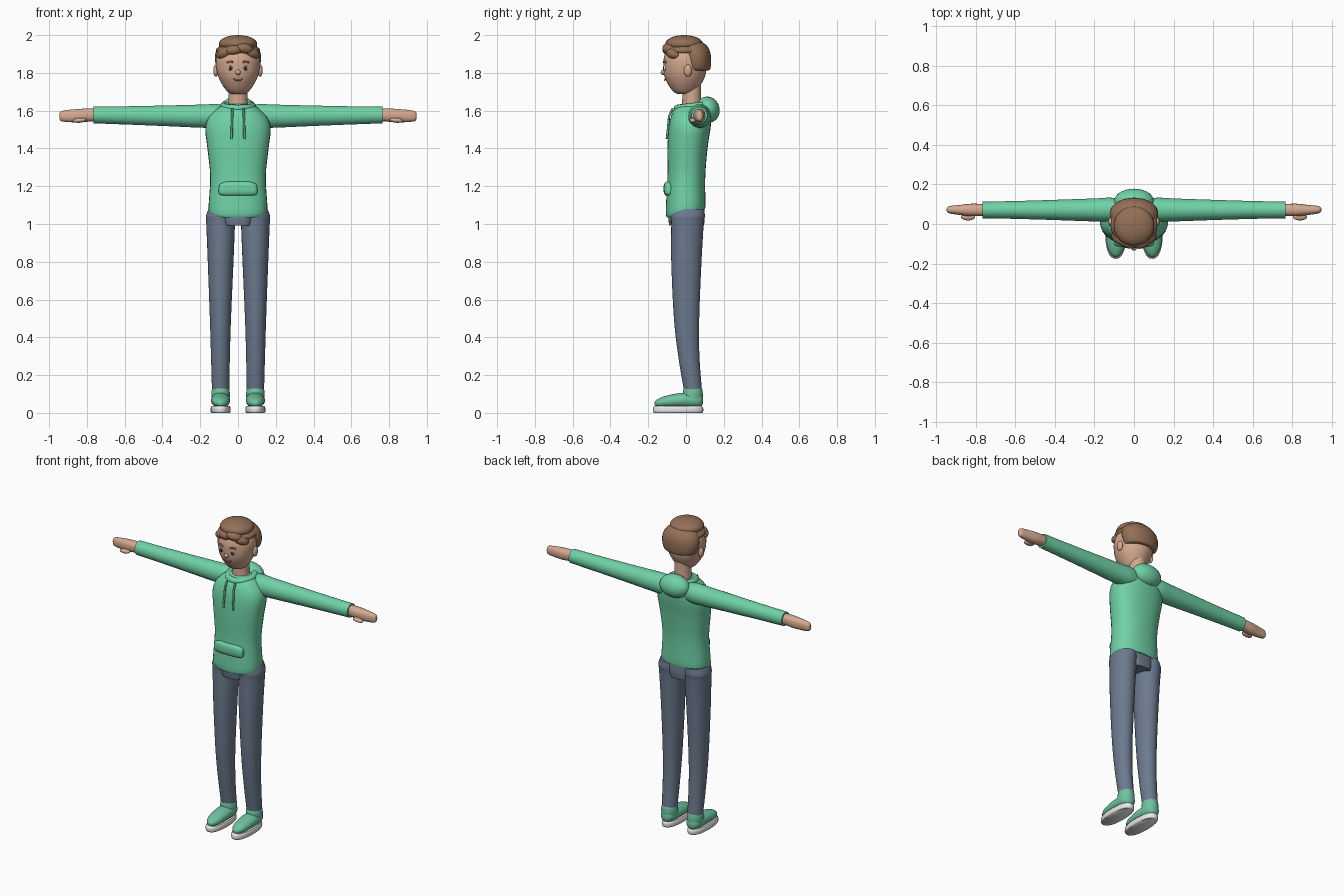
import bpy
import bmesh
import math
from mathutils import Vector, Euler

if "Cube" in bpy.data.objects:
    bpy.data.objects.remove(bpy.data.objects["Cube"])


def material(name, r, g, b):
    m = bpy.data.materials.new(name)
    m.use_nodes = True
    m.diffuse_color = (r, g, b, 1)
    m.node_tree.nodes["Principled BSDF"].inputs["Base Color"].default_value = (r, g, b, 1)
    return m


HOODIE = material("mint green", .16, .64, .38)
SHOE = material("shoe green", .16, .54, .35)
CORD = material("deep green", .10, .42, .25)
DENIM = material("slate blue", .15, .195, .27)
SKIN = material("skin", .67, .40, .28)
HAIR = material("brown", .29, .16, .095)
WHITE = material("white", .80, .80, .79)
DARK = material("dark brown", .03, .02, .02)
LIP = material("lip", .45, .19, .14)


def finish(bm, name, mat):
    bmesh.ops.recalc_face_normals(bm, faces=bm.faces)
    mesh = bpy.data.meshes.new(name)
    bm.to_mesh(mesh)
    bm.free()
    mesh.materials.append(mat)
    ob = bpy.data.objects.new(name, mesh)
    bpy.context.collection.objects.link(ob)
    bpy.ops.object.select_all(action='DESELECT')
    ob.select_set(True)
    bpy.context.view_layer.objects.active = ob
    bpy.ops.object.shade_smooth_by_angle(angle=math.radians(50))
    return ob


def smooth_path(keys, steps=4):
    """Catmull-Rom interpolation through the key sections."""
    pts = [Vector(k) for k in keys]
    out = []
    for i in range(len(pts) - 1):
        p, a, b, n = pts[max(i - 1, 0)], pts[i], pts[i + 1], pts[min(i + 2, len(pts) - 1)]
        for s in range(steps):
            t = s / steps
            out.append(a + (b - p) * (t / 2) + (2 * p - 5 * a + 4 * b - n) * (t * t / 2)
                       + (3 * a - p - 3 * b + n) * (t ** 3 / 2))
    return out + [pts[-1]]


def loft(name, mat, keys, axis='Z', power=2.0, side=1, caps=True, tilt=None, sides=32):
    """Loft ellipses; keys are (position, centre a, centre b, radius a, radius b)."""
    bm = bmesh.new()
    rings = []
    for t, ca, cb, ra, rb in smooth_path(keys):
        ring = []
        for k in range(sides):
            w = 2 * math.pi * k / sides
            c, s = math.cos(w), math.sin(w)
            a = ca + ra * math.copysign(abs(c) ** (2 / power), c)
            b = cb + rb * math.copysign(abs(s) ** (2 / power), s)
            co = (a, b, t) if axis == 'Z' else (t, a, b)
            z = co[2] + (tilt(co) if tilt else 0)
            ring.append(bm.verts.new((co[0] * side, co[1], z)))
        rings.append(ring)
    for lo, hi in zip(rings, rings[1:]):
        for k in range(sides):
            j = (k + 1) % sides
            bm.faces.new((lo[k], lo[j], hi[j], hi[k]))
    if caps:
        bm.faces.new(rings[0])
        bm.faces.new(rings[-1])
    return finish(bm, name, mat)


def blob(name, mat, loc, radii, rot=(0, 0, 0)):
    bm = bmesh.new()
    bmesh.ops.create_uvsphere(bm, u_segments=28, v_segments=16, radius=1)
    bmesh.ops.scale(bm, vec=radii, verts=bm.verts)
    ob = finish(bm, name, mat)
    ob.location, ob.rotation_euler = loc, rot
    return ob


def tube(name, mat, points, radius):
    cu = bpy.data.curves.new(name, 'CURVE')
    cu.dimensions = '3D'
    cu.bevel_depth, cu.bevel_resolution, cu.use_fill_caps = radius, 3, True
    sp = cu.splines.new('POLY')
    sp.points.add(len(points) - 1)
    for p, co in zip(sp.points, points):
        p.co = (*co, 1)
    cu.materials.append(mat)
    ob = bpy.data.objects.new(name, cu)
    bpy.context.collection.objects.link(ob)
    return ob


# Hoodie body, with the hem a little higher at the back
loft("hoodie_body", HOODIE, [
    (1.055, 0, 0, .150, .100), (1.09, 0, -.002, .156, .105), (1.25, 0, .002, .147, .100),
    (1.40, 0, .008, .162, .106), (1.50, 0, .018, .173, .111), (1.56, 0, .026, .158, .108),
    (1.605, 0, .034, .118, .098), (1.635, 0, .04, .075, .07)], power=2.3,
    tilt=lambda c: max(0, 1.2 - c[2]) * .15 * (c[1] / .1))
blob("hood", HOODIE, (0, .115, 1.605), (.10, .063, .07), (.25, 0, 0))
bm = bmesh.new()
bmesh.ops.create_circle(bm, segments=12, radius=.019)
bmesh.ops.transform(bm, matrix=Euler((math.pi / 2, 0, 0)).to_matrix().to_4x4(), verts=bm.verts)
bmesh.ops.translate(bm, vec=(.077, 0, 0), verts=bm.verts)
bmesh.ops.spin(bm, geom=bm.verts[:] + bm.edges[:], axis=(0, 0, 1), cent=(0, 0, 0),
               angle=2 * math.pi, steps=36)
bmesh.ops.remove_doubles(bm, verts=bm.verts, dist=.0005)
bmesh.ops.scale(bm, vec=(1, 1.05, 1), verts=bm.verts)
collar = finish(bm, "collar", HOODIE)
collar.location, collar.rotation_euler = (0, .035, 1.622), (.12, 0, 0)
loft("front_pocket", HOODIE, [
    (-.102, -.088, 1.18, .004, .012), (-.095, -.092, 1.183, .017, .028),
    (-.06, -.095, 1.187, .021, .037), (0, -.097, 1.187, .022, .037),
    (.06, -.095, 1.187, .021, .037), (.095, -.092, 1.183, .017, .028),
    (.102, -.088, 1.18, .004, .012)], axis='X', power=2.6)

# Trouser seat
loft("trouser_seat", DENIM, [
    (.992, 0, .003, .078, .092), (1.03, 0, .003, .088, .096), (1.08, 0, .003, .10, .092)], power=3)

for s, word in ((1, "left"), (-1, "right")):
    # Arms, cuffs and hands
    loft(word + "_sleeve", HOODIE, [
        (.07, .075, 1.572, .050, .058), (.12, .073, 1.572, .060, .063), (.20, .071, 1.571, .058, .061),
        (.40, .071, 1.573, .051, .054), (.60, .071, 1.575, .045, .048), (.765, .071, 1.577, .042, .044)],
        axis='X', side=s)
    loft(word + "_hand", SKIN, [
        (.74, .071, 1.577, .030, .033), (.78, .071, 1.577, .031, .034), (.83, .071, 1.574, .031, .036),
        (.89, .071, 1.572, .024, .033), (.93, .072, 1.571, .019, .028), (.943, .072, 1.571, .012, .020),
        (.946, .072, 1.571, .004, .008)], axis='X', side=s, power=2.3)
    blob(word + "_thumb", SKIN, (s * .838, .036, 1.549), (.036, .018, .013), (0, s * .08, 0))
    # Legs
    loft(word + "_trouser_leg", DENIM, [
        (.125, .092, .036, .046, .048), (.30, .093, .015, .050, .056), (.50, .093, .003, .056, .067),
        (.80, .092, .002, .068, .080), (1.0, .092, .008, .076, .086), (1.04, .092, .010, .078, .090),
        (1.08, .088, .010, .068, .086)], side=s)
    # Shoes
    loft(word + "_shoe_sole", WHITE, [
        (0, s * .092, -.042, .048, .128), (.008, s * .092, -.042, .053, .133),
        (.026, s * .092, -.042, .053, .133), (.036, s * .092, -.042, .048, .126)], power=2.3)
    loft(word + "_shoe_upper", SHOE, [
        (-.166, .092, .05, .006, .008), (-.155, .092, .052, .024, .018), (-.12, .092, .057, .042, .029),
        (-.06, .092, .064, .050, .037), (0, .092, .067, .050, .041), (.05, .092, .067, .046, .042),
        (.08, .092, .066, .032, .034), (.09, .092, .064, .010, .012)], axis='X', side=s)
    shoe = bpy.context.object
    for v in shoe.data.vertices:  # turn the lengthwise loft to point forward
        x, y, z = v.co
        v.co = (s * y, s * x, z)
    shoe.data.flip_normals()
    loft(word + "_shoe_collar", SHOE, [
        (.07, s * .092, .036, .047, .053), (.10, s * .092, .036, .049, .053),
        (.125, s * .092, .036, .046, .050), (.135, s * .092, .036, .040, .044)])
    # Drawstrings
    tube(word + "_drawstring", CORD, [(s * .030, -.070, 1.612), (s * .031, -.090, 1.57),
         (s * .033, -.096, 1.50), (s * .034, -.102, 1.45)], .006)
    # Face details
    blob(word + "_ear", SKIN, (s * .117, .010, 1.812), (.014, .021, .032))
    blob(word + "_eye_white", WHITE, (s * .040, -.111, 1.826), (.013, .008, .014))
    blob(word + "_pupil", DARK, (s * .040, -.117, 1.826), (.009, .005, .010))
    tube(word + "_eyebrow", HAIR, [(s * .026, -.119, 1.856), (s * .042, -.115, 1.862),
         (s * .058, -.106, 1.855)], .005)

# Neck, head, nose and mouth
loft("neck", SKIN, [(1.59, 0, .03, .056, .054), (1.65, 0, .03, .051, .05), (1.74, 0, .03, .05, .05)])
loft("head", SKIN, [
    (1.687, 0, -.005, .030, .035), (1.70, 0, -.008, .055, .058), (1.735, 0, -.008, .082, .085),
    (1.78, 0, -.007, .104, .107), (1.83, 0, -.005, .116, .115), (1.88, 0, -.004, .116, .113),
    (1.93, 0, 0, .095, .095), (1.965, 0, 0, .04, .04)])
blob("nose", SKIN, (0, -.121, 1.803), (.014, .013, .014))
tube("mouth", LIP, [(-.025, -.108, 1.768), (-.012, -.112, 1.762), (.012, -.112, 1.762),
                    (.025, -.108, 1.768)], .004)

# Hair: back shell, crown and overlapping front tufts
loft("back_hair", HAIR, [
    (1.812, 0, .058, .088, .055), (1.82, 0, .058, .108, .070), (1.86, 0, .056, .121, .077),
    (1.91, 0, .048, .118, .080), (1.95, 0, .035, .09, .07), (1.975, 0, .025, .04, .035)])
blob("crown_hair", HAIR, (0, -.010, 1.953), (.102, .100, .047))
blob("hair_band", HAIR, (0, -.002, 1.918), (.118, .113, .038))
for x, y, z, r, turn in ((-.068, -.068, 1.905, .050, .35), (.068, -.068, 1.905, .050, -.35),
                         (-.022, -.088, 1.920, .052, .15), (.035, -.088, 1.928, .050, -.2)):
    blob("front_tuft", HAIR, (x, y, z), (r, .036, .029), (0, -turn, turn * -1.5))
